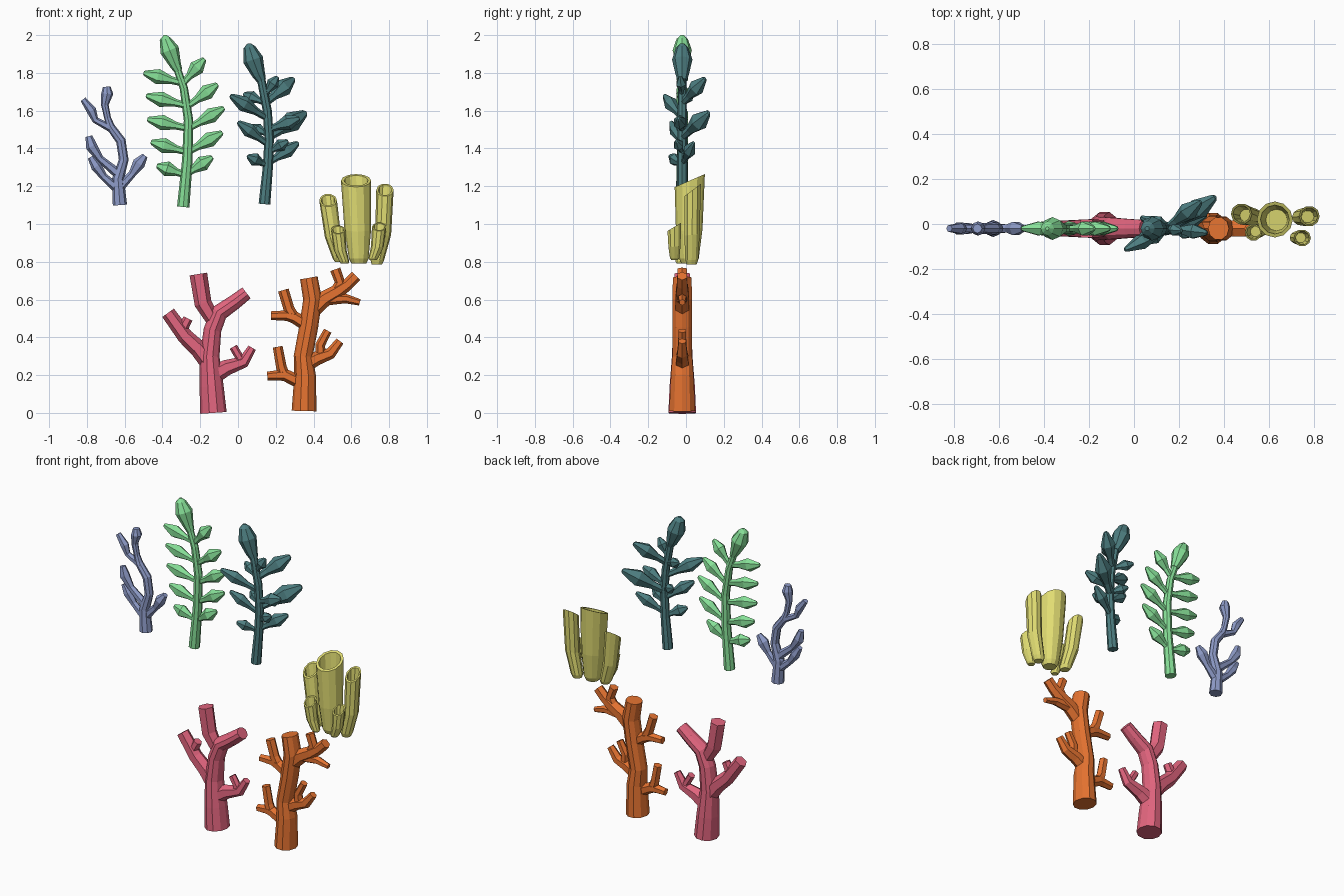
import bpy, bmesh, math
from mathutils import Vector

Y = -0.02  # common depth of the flat plants


def tube(bm, pts, n=6, flat=1.0):
    """Closed faceted tube; pts are (x, z, r) or (x, y, z, r)."""
    pts = [(p[0], Y, p[1], p[2]) if len(p) == 3 else p for p in pts]
    c = [Vector(p[:3]) for p in pts]
    rings = []
    for i, p in enumerate(pts):
        t = Vector()
        if i:
            t += (c[i] - c[i - 1]).normalized()
        if i < len(c) - 1:
            t += (c[i + 1] - c[i]).normalized()
        t.normalize()
        u = t.cross(Vector((0, 1, 0))).normalized()
        v = u.cross(t)
        rings.append([bm.verts.new(c[i] + p[3] * (u * math.cos(a) + v * flat * math.sin(a)))
                      for a in (2 * math.pi * k / n for k in range(n))])
    skin(bm, rings)
    bm.faces.new(rings[0])
    bm.faces.new(rings[-1])


def skin(bm, rings):
    n = len(rings[0])
    for a, b in zip(rings, rings[1:]):
        for k in range(n):
            bm.faces.new((a[k], a[(k + 1) % n], b[(k + 1) % n], b[k]))


def leaf(bm, root, tip, w):
    """Spindle leaf: thin stalk, wide past the middle, blunt tip."""
    a, b = Vector(root), Vector(tip)
    tube(bm, [(*a.lerp(b, f), w * r) for f, r in
              ((0, .4), (.3, .5), (.64, 1), (.97, .36), (1, .2))], 6, .85)


def cup(bm, base, top, r0, r1, tilt, bow, n=10):
    """Hollow sponge tube with a rim tilted to the front."""
    a, b = Vector(base), Vector(top)
    prof = [(0, r0 * .75, 0), (.06, r0, 0), (.4, r0 + (r1 - r0) * .65, 1), (1, r1, 0),
            (1, r1 * .8, 0), (.5, r1 * .6, .9)]
    rings = []
    for f, r, k in prof:
        m = a.lerp(b, f) + Vector((bow * k, 0, 0))
        s = tilt * f ** 2
        rings.append([bm.verts.new(m + Vector((r * math.cos(q), r * math.sin(q), s * r * math.sin(q))))
                      for q in (2 * math.pi * i / n for i in range(n))])
    skin(bm, rings)
    bm.faces.new(rings[0])
    bm.faces.new(rings[-1])


def finish(bm, name, col):
    bmesh.ops.recalc_face_normals(bm, faces=bm.faces)
    me = bpy.data.meshes.new(name)
    bm.to_mesh(me)
    bm.free()
    mat = bpy.data.materials.new(name + "_color")
    mat.diffuse_color = (*col, 1)
    me.materials.append(mat)
    bpy.context.collection.objects.link(bpy.data.objects.new(name, me))


def coral(name, col, trunk, branches, n=10, flat=1.1):
    bm = bmesh.new()
    tube(bm, trunk, n, flat)
    for b in branches:
        tube(bm, b, 6)
    finish(bm, name, col)


# Pink branching coral
coral("pink_coral", (.76, .13, .21),
      [(-.13, 0, .07), (-.14, .14, .064), (-.15, .3, .052), (-.135, .44, .047), (-.1, .53, .046),
       (-.02, .585, .04), (.045, .635, .036)],
      [[(-.12, .47, .035), (-.185, .58, .046), (-.21, .735, .047)],
       [(-.14, .25, .05), (-.21, .34, .046), (-.28, .405, .042), (-.37, .53, .038)],
       [(-.28, .4, .03), (-.295, .44, .03), (-.265, .5, .026)],
       [(-.13, .2, .05), (-.06, .24, .042), (.03, .27, .032), (.075, .345, .022)],
       [(0, .255, .028), (.01, .29, .024), (-.025, .35, .022)]])

# Orange branching coral
coral("orange_coral", (.78, .17, .03),
      [(.35, .01, .066), (.355, .2, .057), (.345, .3, .05), (.375, .46, .05), (.395, .6, .05), (.375, .715, .047)],
      [[(.35, .15, .035), (.25, .2, .033), (.22, .2, .028), (.155, .195, .023)],
       [(.25, .19, .03), (.23, .24, .028), (.21, .35, .026)],
       [(.35, .25, .04), (.42, .29, .037), (.49, .315, .031), (.54, .38, .022)],
       [(.44, .29, .028), (.435, .36, .026), (.475, .435, .022)],
       [(.37, .46, .035), (.3, .505, .033), (.26, .515, .028), (.175, .515, .023)],
       [(.3, .5, .03), (.27, .55, .029), (.24, .65, .029)],
       [(.38, .53, .042), (.46, .605, .042), (.53, .645, .038), (.58, .68, .032), (.625, .725, .03)],
       [(.51, .63, .03), (.54, .69, .028), (.515, .76, .028)],
       [(.48, .6, .03), (.57, .605, .025), (.645, .585, .017)]])

# Blue slim coral with swollen tips
coral("blue_coral", (.27, .33, .58),
      [(-.625, 1.1, .038), (-.635, 1.24, .031), (-.605, 1.34, .026), (-.62, 1.44, .026), (-.675, 1.515, .023),
       (-.69, 1.56, .018), (-.705, 1.63, .02), (-.692, 1.69, .032), (-.695, 1.727, .02)],
      [[(-.66, 1.5, .022), (-.755, 1.55, .018), (-.775, 1.6, .026), (-.82, 1.66, .016)],
       [(-.64, 1.27, .026), (-.73, 1.345, .02), (-.775, 1.41, .031), (-.79, 1.465, .018)],
       [(-.63, 1.18, .026), (-.71, 1.25, .02), (-.75, 1.305, .029), (-.78, 1.355, .017)],
       [(-.63, 1.19, .026), (-.56, 1.265, .02), (-.525, 1.32, .034), (-.492, 1.362, .016)]], 8, 1)

# Light green plant: curved stem, end bud, five leaf pairs
bm = bmesh.new()
tube(bm, [(-.29, 1.09, .033), (-.268, 1.34, .028), (-.262, 1.55, .025), (-.287, 1.72, .022), (-.325, 1.83, .02)], 8)
tube(bm, [(-.315, 1.81, .022), (-.33, 1.84, .03), (-.362, 1.92, .051), (-.385, 1.98, .03), (-.385, 2.0, .008)], 8)
for root, left, right in (
        ((-.28, 1.26), (-.43, 1.31), (-.135, 1.355)),
        ((-.268, 1.38), (-.462, 1.435), (-.082, 1.485)),
        ((-.262, 1.505), (-.48, 1.555), (-.073, 1.615)),
        ((-.264, 1.625), (-.487, 1.68), (-.107, 1.74)),
        ((-.29, 1.745), (-.5, 1.8), (-.177, 1.875))):
    for tip in (left, right):
        leaf(bm, (root[0], Y, root[1]), (tip[0], Y, tip[1]), .041)
finish(bm, "green_plant", (.24, .74, .31))

# Teal plant: leaves spread diagonally in depth
bm = bmesh.new()
tube(bm, [(.14, 1.105, .031), (.158, 1.3, .027), (.165, 1.45, .025), (.155, 1.6, .024), (.12, 1.78, .022)], 8)
tube(bm, [(.125, 1.76, .025), (.11, 1.79, .035), (.08, 1.87, .054), (.06, 1.935, .032), (.058, 1.955, .01)], 8)
for rx, rz, tx, ty, tz, w in (
        (.155, 1.31, .05, -.085, 1.36, .036), (.16, 1.42, 0, -.08, 1.54, .038),
        (.155, 1.56, -.04, -.115, 1.68, .042), (.155, 1.32, .32, .04, 1.43, .04),
        (.16, 1.46, .36, .12, 1.59, .055), (.145, 1.64, .295, .1, 1.77, .048),
        (.16, 1.38, .265, -.05, 1.44, .034), (.16, 1.5, .325, -.04, 1.56, .042),
        (.14, 1.68, .21, -.03, 1.78, .034), (.145, 1.64, .03, .03, 1.69, .034),
        (.165, 1.47, .07, .03, 1.52, .032)):
    leaf(bm, (rx, Y, rz), (tx, ty, tz), w)
finish(bm, "teal_plant", (.075, .21, .22))

# Yellow sponge cluster
bm = bmesh.new()
cup(bm, (.64, .015, .79), (.625, .02, 1.23), .052, .08, .43, 0, 12)
cup(bm, (.54, .03, .8), (.477, .045, 1.125), .036, .047, .75, -.012)
cup(bm, (.735, .03, .785), (.778, .035, 1.18), .036, .046, .75, .016)
cup(bm, (.565, -.03, .79), (.53, -.037, .97), .026, .038, .6, -.01)
cup(bm, (.715, -.06, .81), (.747, -.062, .985), .026, .038, .6, .01)
finish(bm, "yellow_tube_sponge", (.75, .72, .17))
